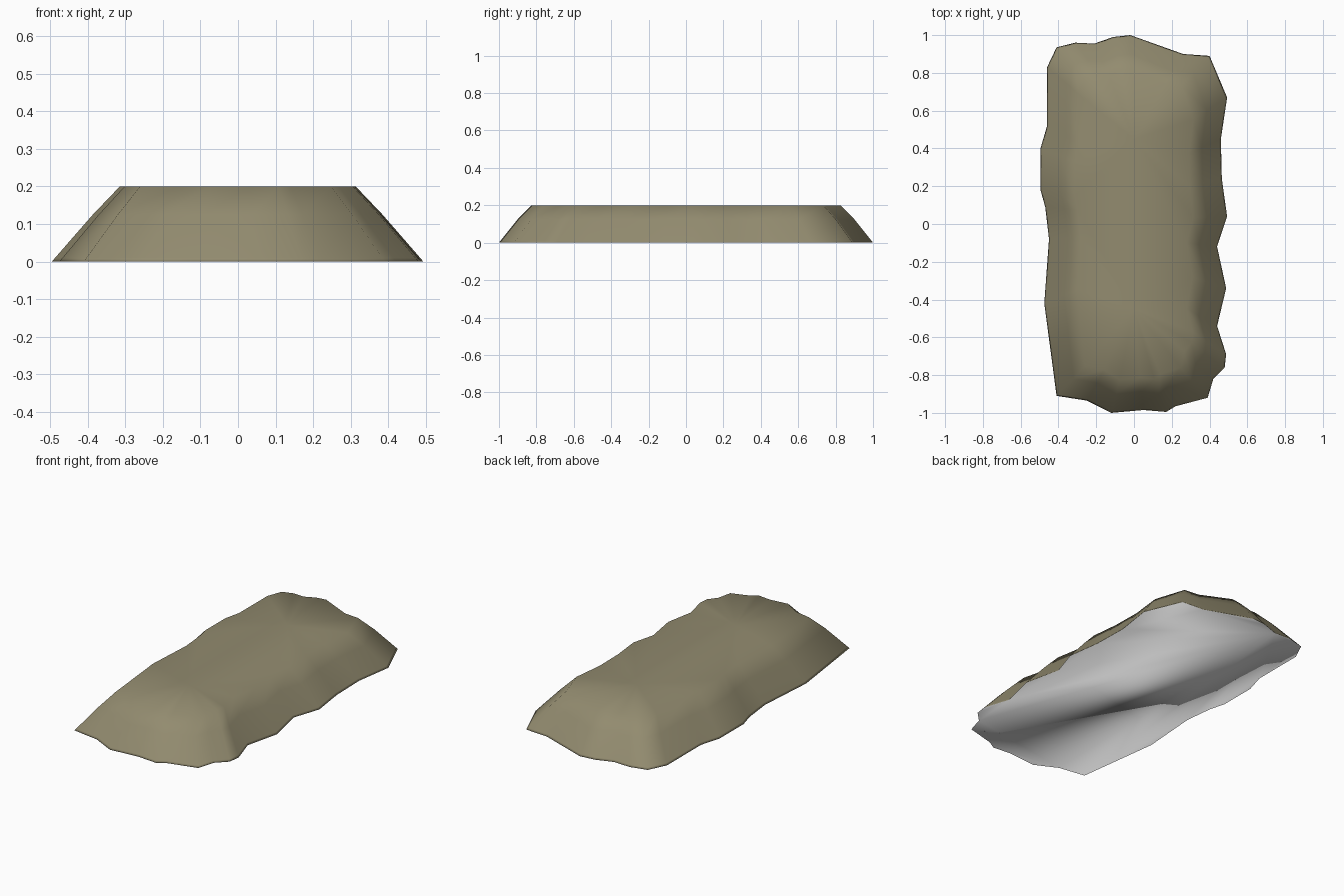
import bpy, bmesh

if "Cube" in bpy.data.objects:
    bpy.data.objects.remove(bpy.data.objects["Cube"])

# Ragged ground outline, clockwise from the back, seen from above
OUTLINE = [(-.02, 1.0), (.26, .90), (.40, .89), (.493, .67), (.46, .45), (.465, .24),
           (.493, .04), (.44, -.12), (.488, -.34), (.44, -.54), (.488, -.69), (.48, -.76),
           (.42, -.82), (.39, -.92), (.22, -.965), (.17, -.995), (.05, -.985),
           (-.12, -1.0), (-.25, -.935), (-.41, -.91), (-.475, -.42), (-.45, -.08),
           (-.47, .09), (-.495, .18), (-.495, .40), (-.46, .52), (-.46, .83),
           (-.41, .935), (-.31, .96), (-.21, .955), (-.11, .99)]

# Rings from the ground to the flat top: x scale, y scale, height
RINGS = [(1, 1, 0), (.983, .992, .01), (.78, .9, .125), (.635, .825, .2)]

bm = bmesh.new()
rings = [[bm.verts.new((x * sx, y * sy, z)) for x, y in reversed(OUTLINE)]
         for sx, sy, z in RINGS]
n = len(OUTLINE)

# Sloping sides with a thin rounded lip at the ground
for low, high in zip(rings, rings[1:]):
    for i in range(n):
        j = (i + 1) % n
        bm.faces.new((low[i], low[j], high[j], high[i]))

# Flat top
centre_line = [bm.verts.new((0, y, .2)) for y in (-.45, .45)]
top = rings[-1]
for i in range(n):
    j = (i + 1) % n
    a = centre_line[top[i].co.y > 0]
    b = centre_line[top[j].co.y > 0]
    bm.faces.new((top[i], top[j], b) if a is b else (top[i], top[j], b, a))

# Grey underside
base = bm.faces.new(rings[0][::-1])
base.material_index = 1

mesh = bpy.data.meshes.new("earth_mound")
bm.to_mesh(mesh)
bm.free()
mesh.shade_smooth()

# Dry earth and plain grey
for name, colour in (("olive_earth", (.29, .26, .16, 1)), ("grey_underside", (.55, .55, .55, 1))):
    mat = bpy.data.materials.new(name)
    mat.diffuse_color = colour
    mat.use_nodes = True
    mat.node_tree.nodes["Principled BSDF"].inputs["Base Color"].default_value = mat.diffuse_color
    mesh.materials.append(mat)
obj = bpy.data.objects.new("earth_mound", mesh)
bpy.context.collection.objects.link(obj)
